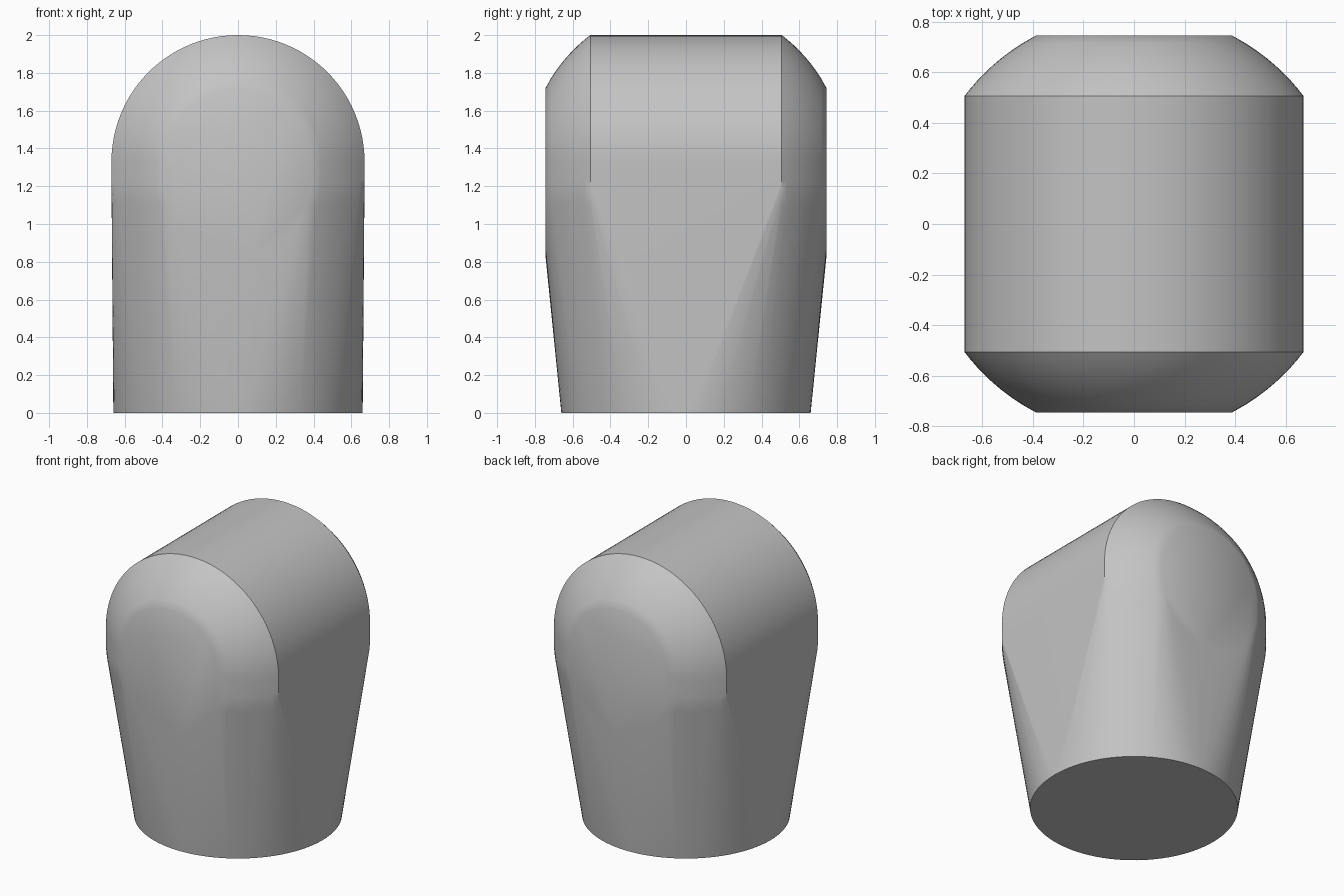
import bpy, bmesh, math

cube = bpy.data.objects.get("Cube")
if cube:
    bpy.data.objects.remove(cube)

SEGMENTS = 96
BALL = 0.84          # radius of the sphere that rounds both ends
BARREL = 0.67        # radius of the horizontal barrel
END_Y = 0.745        # flat end caps
BASE = 0.66          # radius of the round foot
AXIS_TOP, AXIS_LOW = 1.33, 1.23

grey = bpy.data.materials.new("plain grey")
grey.use_nodes = True
colour = (0.55, 0.55, 0.55, 1)
grey.diffuse_color = colour
grey.node_tree.nodes["Principled BSDF"].inputs["Base Color"].default_value = colour

bm = bmesh.new()


def half_ring(y, radius, axis_z, start):
    """Half circle standing across the barrel axis."""
    for i in range(SEGMENTS // 2 + 1):
        a = start + 2 * math.pi * i / SEGMENTS
        bm.verts.new((radius * math.cos(a), y, axis_z + radius * math.sin(a)))


# Barrel with rounded shoulders and flat end caps
rim_y = math.sqrt(BALL ** 2 - BARREL ** 2)
steps = 8
for side in (-1, 1):
    for s in range(steps + 1):
        y = rim_y + (END_Y - rim_y) * s / steps
        r = math.sqrt(BALL ** 2 - y ** 2)
        half_ring(side * y, r, AXIS_TOP, 0)
        half_ring(side * y, r, AXIS_LOW, math.pi)

# Round foot
for i in range(SEGMENTS):
    a = 2 * math.pi * i / SEGMENTS
    bm.verts.new((BASE * math.cos(a), BASE * math.sin(a), 0))

# Taut skin from the barrel down to the foot
hull = bmesh.ops.convex_hull(bm, input=bm.verts[:])
inside = {v for v in hull["geom_interior"] + hull["geom_unused"]
          if isinstance(v, bmesh.types.BMVert) and not v.link_faces}
bmesh.ops.delete(bm, geom=list(inside), context="VERTS")
bmesh.ops.dissolve_limit(bm, angle_limit=math.radians(0.1),
                         verts=bm.verts[:], edges=bm.edges[:])
bmesh.ops.recalc_face_normals(bm, faces=bm.faces[:])

mesh = bpy.data.meshes.new("rounded_block")
bm.to_mesh(mesh)
bm.free()
mesh.materials.append(grey)
block = bpy.data.objects.new("rounded_block", mesh)
bpy.context.collection.objects.link(block)

# Soft shading with crisp shoulders and foot
bpy.ops.object.select_all(action="DESELECT")
block.select_set(True)
bpy.context.view_layer.objects.active = block
bpy.ops.object.shade_smooth_by_angle(angle=math.radians(30))
